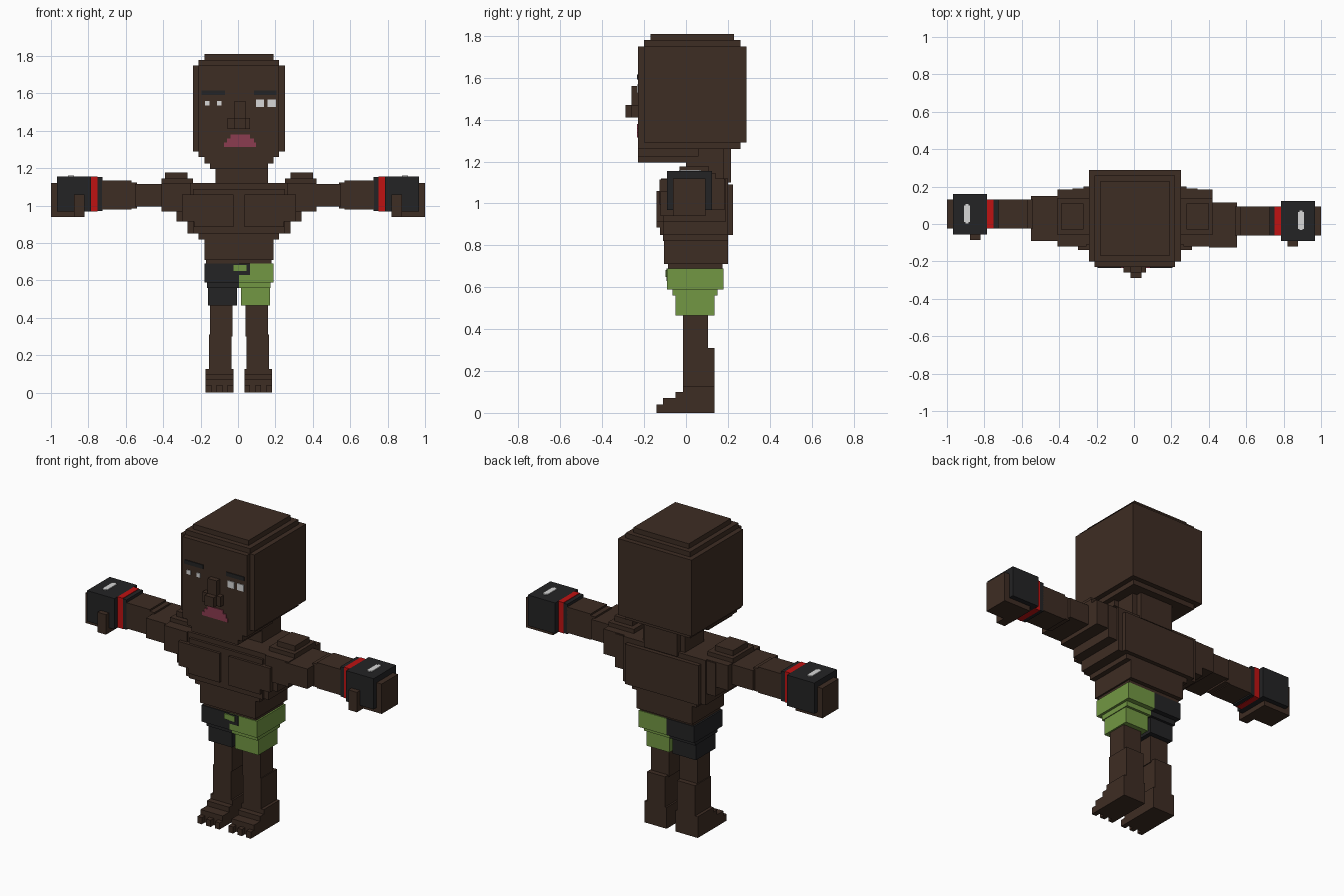
import bpy, bmesh


def material(name, rgb):
    m = bpy.data.materials.new(name)
    m.diffuse_color = (*rgb, 1)
    return m


SKIN = material("dark brown skin", (0.048, 0.026, 0.017))
BLACK = material("black", (0.017, 0.017, 0.018))
GREEN = material("green", (0.17, 0.31, 0.056))
RED = material("red", (0.52, 0.006, 0.006))
LIP = material("lip pink", (0.26, 0.045, 0.08))
WHITE = material("white", (0.68, 0.68, 0.68))


def boxes(name, mat, specs):
    """One object made of boxes given as (x0, x1, y0, y1, z0, z1)."""
    bm = bmesh.new()
    for x0, x1, y0, y1, z0, z1 in specs:
        x0, x1 = min(x0, x1), max(x0, x1)
        for v in bmesh.ops.create_cube(bm, size=1)["verts"]:
            v.co = (x1 if v.co.x > 0 else x0,
                    y1 if v.co.y > 0 else y0,
                    z1 if v.co.z > 0 else z0)
    me = bpy.data.meshes.new(name)
    bm.to_mesh(me)
    bm.free()
    me.materials.append(mat)
    ob = bpy.data.objects.new(name, me)
    bpy.context.collection.objects.link(ob)
    return ob


def flip(specs, s, cx=0.0, dy=0.0):
    """Place boxes on side s (-1 or 1) of the plane x = cx, shifted by dy."""
    return [(cx + s * a, cx + s * b, c + dy, d + dy, e, f) for a, b, c, d, e, f in specs]


C = 0.005  # middle of the body

# Head with stepped edges and a jaw that overhangs the neck
boxes("head", SKIN, [
    (-0.24, 0.25, -0.20, 0.29, 1.29, 1.75),
    (-0.21, 0.22, -0.23, 0.26, 1.26, 1.75),
    (-0.21, 0.22, -0.20, 0.26, 1.75, 1.78),
    (-0.18, 0.19, -0.17, 0.23, 1.75, 1.81),
    (-0.18, 0.19, -0.23, 0.06, 1.225, 1.26),
    (-0.15, 0.16, -0.23, 0.00, 1.195, 1.225)])
boxes("nose", SKIN, [
    (-0.02, 0.04, -0.26, -0.22, 1.41, 1.56),
    (-0.055, 0.065, -0.26, -0.22, 1.41, 1.47),
    (-0.02, 0.04, -0.29, -0.25, 1.41, 1.47)])
F0, F1 = -0.235, -0.229  # thin plates on the face
boxes("lips", LIP, [
    (-0.075, 0.095, F0, F1, 1.315, 1.338),
    (-0.06, 0.085, F0, F1, 1.338, 1.36),
    (-0.04, 0.065, F0, F1, 1.36, 1.38)])
boxes("eyebrows", BLACK, [
    (-0.195, -0.07, F0, F1, 1.593, 1.617),
    (0.085, 0.205, F0, F1, 1.593, 1.617)])
boxes("eyes", WHITE, [
    (0.096, 0.139, F0, F1, 1.528, 1.568),
    (0.157, 0.202, F0, F1, 1.528, 1.568),
    (-0.177, -0.153, F0, F1, 1.535, 1.56),
    (-0.113, -0.088, F0, F1, 1.535, 1.56)])

# Neck and stepped torso
boxes("neck", SKIN, [
    (-0.12, 0.16, 0.0, 0.18, 1.10, 1.27),
    (-0.09, 0.13, 0.0, 0.215, 1.10, 1.27)])
boxes("torso", SKIN, [
    (-0.27, 0.28, -0.11, 0.20, 0.88, 1.12),
    (-0.33, 0.34, -0.11, 0.19, 0.915, 1.115),
    (-0.24, 0.25, -0.125, 0.225, 0.85, 1.09),
    (-0.27, 0.28, -0.11, 0.20, 0.85, 0.90),
    (-0.21, 0.22, -0.11, 0.20, 0.82, 0.86),
    (-0.18, 0.19, -0.105, 0.20, 0.71, 0.83),
    (-0.17, 0.18, -0.085, 0.175, 0.68, 0.72)])

ARM = [
    (0.26, 0.415, -0.12, 0.185, 0.97, 1.12),
    (0.245, 0.415, -0.06, 0.14, 1.10, 1.145),
    (0.275, 0.395, -0.03, 0.11, 1.10, 1.177),
    (0.40, 0.55, -0.09, 0.15, 0.995, 1.115),
    (0.54, 0.575, -0.025, 0.13, 0.985, 1.125),
    (0.57, 0.727, -0.025, 0.13, 0.98, 1.135)]
FINGERS = [
    (0.965, 1.0, -0.025, 0.13, 0.94, 1.12),
    (0.82, 0.98, -0.025, 0.13, 0.94, 0.97)]
THUMB = [(0.82, 0.877, -0.085, -0.02, 0.94, 1.06)]
GLOVE = [
    (0.785, 0.967, -0.055, 0.16, 0.97, 1.155),
    (0.725, 0.75, -0.025, 0.13, 0.972, 1.152)]
BAND = [(0.75, 0.786, -0.025, 0.13, 0.97, 1.155)]
BADGE = [(0.877, 0.91, 0.01, 0.10, 1.15, 1.16),
         (0.885, 0.902, 0.003, 0.107, 1.15, 1.16)]
PEC = [(0.03, 0.24, -0.14, -0.10, 0.885, 1.06),
       (0.20, 0.305, -0.14, -0.10, 0.915, 1.06)]
LEG = [
    (0.035, 0.155, -0.015, 0.105, 0.30, 0.47),
    (0.04, 0.16, -0.015, 0.135, 0.12, 0.31)]
FOOT = [
    (0.03, 0.178, -0.015, 0.135, 0.0, 0.128),
    (0.03, 0.178, -0.05, 0.0, 0.0, 0.10),
    (0.03, 0.178, -0.11, 0.0, 0.0, 0.07)]
TOES = [(0.03 + i * 0.059, 0.06 + i * 0.059, -0.14, -0.10, 0.0, 0.04) for i in range(3)]

# Limbs; the two arms sit at slightly different depths
for s, side in ((-1, "left"), (1, "right")):
    dy = -0.036 if s > 0 else 0.0
    boxes(side + "_shoulder", SKIN, flip(ARM[:3], s, C))
    boxes(side + "_arm", SKIN, flip(ARM[3:], s, 0, dy))
    boxes(side + "_fingers", SKIN, flip(FINGERS, s, 0, dy))
    boxes(side + "_thumb", SKIN, flip(THUMB, s, 0, dy))
    boxes(side + "_glove", BLACK, flip(GLOVE, s, 0, dy))
    boxes(side + "_glove_band", RED, flip(BAND, s, 0, dy))
    boxes(side + "_glove_badge", WHITE, flip(BADGE, s, 0, dy))
    boxes(side + "_chest_plate", SKIN, flip(PEC, s, C))
    boxes(side + "_leg", SKIN, flip(LEG, s, C))
    boxes(side + "_foot", SKIN, flip(FOOT + TOES, s, C))

# Two-tone shorts
boxes("shorts_black_half", BLACK, [
    (-0.18, C, -0.09, 0.18, 0.59, 0.69),
    (-0.165, C, -0.065, 0.15, 0.56, 0.59),
    (-0.16, -0.005, -0.05, 0.135, 0.465, 0.57)])
boxes("shorts_green_half", GREEN, [
    (C, 0.19, -0.09, 0.18, 0.59, 0.69),
    (C, 0.175, -0.065, 0.15, 0.56, 0.59),
    (0.015, 0.17, -0.05, 0.135, 0.465, 0.57)])
boxes("shorts_black_patch", BLACK, [(C, 0.065, -0.094, -0.088, 0.63, 0.69)])
boxes("shorts_green_patch", GREEN, [(-0.025, 0.045, -0.097, -0.088, 0.65, 0.683)])
